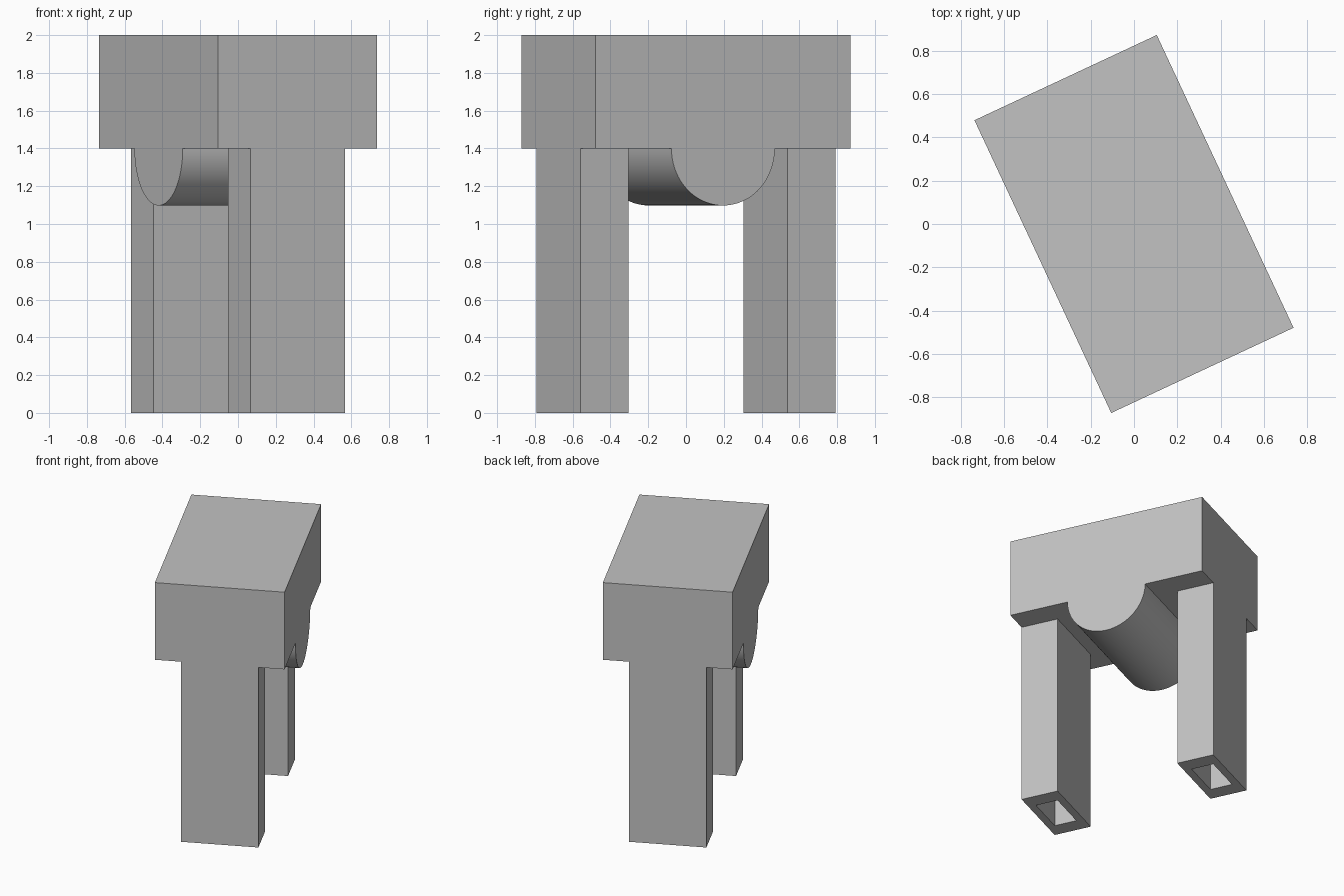
import bpy, bmesh, math

cube = bpy.data.objects.get("Cube")
if cube:
    bpy.data.objects.remove(cube, do_unlink=True)

TURN = math.radians(25.05)          # whole model is turned about z
WIDTH, LENGTH = 0.928, 1.49         # top block footprint
BLOCK_Z, TOP_Z = 1.4, 2.0
LEG_W, LEG_D = 0.553, 0.28
ARCH_R = 0.302

grey = bpy.data.materials.new("plain grey")
grey.use_nodes = True
colour = (0.54, 0.54, 0.54, 1)
grey.diffuse_color = colour
grey.node_tree.nodes["Principled BSDF"].inputs["Base Color"].default_value = colour


def finish(name, bm):
    """Turn a bmesh into a named, coloured object."""
    bmesh.ops.recalc_face_normals(bm, faces=bm.faces[:])
    mesh = bpy.data.meshes.new(name)
    bm.to_mesh(mesh)
    bm.free()
    mesh.materials.append(grey)
    obj = bpy.data.objects.new(name, mesh)
    obj.rotation_euler.z = TURN
    bpy.context.collection.objects.link(obj)
    return obj


def extrude(bm, points, offset):
    """Extrude a closed outline into a solid; returns the first cap."""
    cap = bm.faces.new([bm.verts.new(p) for p in points])
    ext = bmesh.ops.extrude_face_region(bm, geom=[cap], use_keep_orig=True)
    moved = [v for v in ext["geom"] if isinstance(v, bmesh.types.BMVert)]
    bmesh.ops.translate(bm, verts=moved, vec=offset)
    return cap


def rectangle(w, d, y, z):
    return [(sx * w / 2, y + sy * d / 2, z)
            for sx, sy in ((-1, -1), (1, -1), (1, 1), (-1, 1))]


# Top block
bm = bmesh.new()
extrude(bm, rectangle(WIDTH, LENGTH, 0, BLOCK_Z), (0, 0, TOP_Z - BLOCK_Z))
finish("top_block", bm)

# Half-round bar under the block, running across its width
bm = bmesh.new()
steps = 48
arc = [math.pi * i / steps for i in range(steps + 1)]
extrude(bm, [(-WIDTH / 2, ARCH_R * math.cos(a), BLOCK_Z - ARCH_R * math.sin(a))
             for a in arc], (WIDTH, 0, 0))
bar = finish("half_round_bar", bm)
bpy.ops.object.select_all(action="DESELECT")
bar.select_set(True)
bpy.context.view_layer.objects.active = bar
bpy.ops.object.shade_smooth_by_angle(angle=math.radians(30))

# Hollow legs, flush with the block ends
for name, side in (("front_leg", -1), ("back_leg", 1)):
    y = side * (LENGTH - LEG_D) / 2
    bm = bmesh.new()
    rings = [[bm.verts.new(p) for p in rectangle(w, d, y, z)]
             for w, d in ((LEG_W, LEG_D), (LEG_W * 0.57, LEG_D * 0.6))
             for z in (0, BLOCK_Z)]
    outer_low, outer_high, inner_low, inner_high = rings
    loop = (outer_low, outer_high, inner_high, inner_low, outer_low)
    for a, b in zip(loop, loop[1:]):
        for i in range(4):
            j = (i + 1) % 4
            bm.faces.new((a[i], a[j], b[j], b[i]))
    finish(name, bm)
